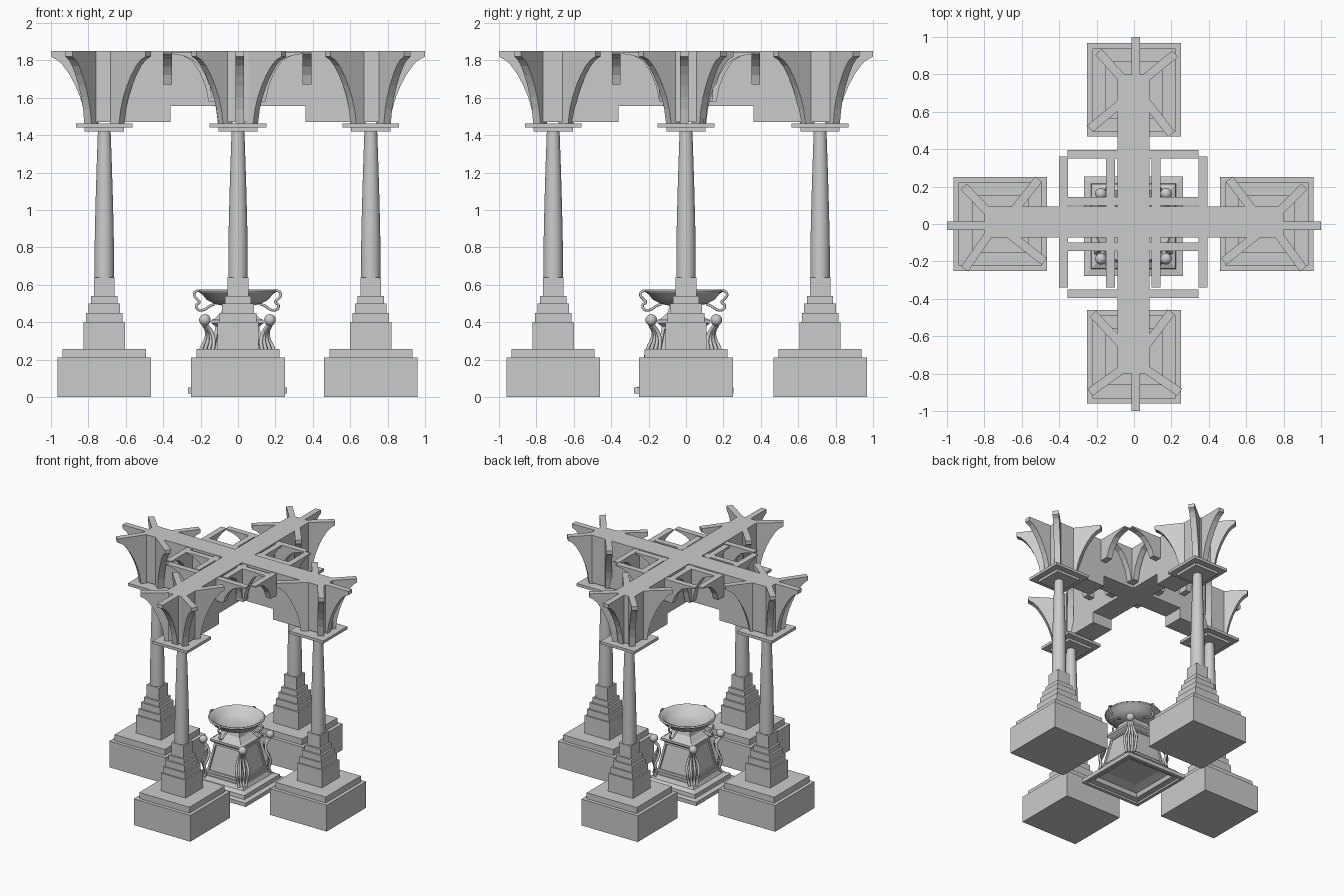
import bpy, bmesh, math
from mathutils import Vector

if "Cube" in bpy.data.objects:
    bpy.data.objects.remove(bpy.data.objects["Cube"])


def finish(name, bm, smooth=False):
    bmesh.ops.recalc_face_normals(bm, faces=bm.faces)
    me = bpy.data.meshes.new(name)
    bm.to_mesh(me)
    bm.free()
    ob = bpy.data.objects.new(name, me)
    bpy.context.collection.objects.link(ob)
    if smooth:
        bpy.ops.object.select_all(action='DESELECT')
        ob.select_set(True)
        bpy.context.view_layer.objects.active = ob
        bpy.ops.object.shade_smooth_by_angle(angle=math.radians(35))
    return ob


def lathe(name, x, y, rings, n=4, panel=False):
    """Stack of (half width, z) rings; n=4 gives square sections."""
    bm = bmesh.new()
    k = 1 / math.cos(math.pi / n) if n == 4 else 1
    loops = []
    for r, z in rings:
        loops.append([bm.verts.new((x + r * k * math.cos((i + .5) * 2 * math.pi / n),
                                    y + r * k * math.sin((i + .5) * 2 * math.pi / n), z))
                      for i in range(n)])
    sides = []
    for a, b in zip(loops, loops[1:]):
        for i in range(n):
            j = (i + 1) % n
            sides.append(bm.faces.new((a[i], a[j], b[j], b[i])))
    bm.faces.new(loops[0][::-1])
    bm.faces.new(loops[-1])
    if panel:
        bmesh.ops.recalc_face_normals(bm, faces=bm.faces)
        bmesh.ops.inset_individual(bm, faces=sides, thickness=0.022, depth=0)
        bmesh.ops.inset_individual(bm, faces=sides, thickness=0.004, depth=-0.01)
    return finish(name, bm, n > 4)


def plate(name, origin, direction, profile, width):
    """Upright slab: (distance, z) outline along a horizontal direction."""
    d = Vector((direction[0], direction[1], 0)).normalized()
    side = Vector((-d.y, d.x, 0)) * width / 2
    o = Vector((origin[0], origin[1], 0))
    bm = bmesh.new()
    a, b = [[bm.verts.new(o + d * r + Vector((0, 0, z)) + side * s) for r, z in profile]
            for s in (1, -1)]
    bm.faces.new(a)
    bm.faces.new(b[::-1])
    for i in range(len(a)):
        j = (i + 1) % len(a)
        bm.faces.new((a[i], b[i], b[j], a[j]))
    return finish(name, bm)


def tube(name, points, radius):
    cu = bpy.data.curves.new(name, 'CURVE')
    cu.dimensions = '3D'
    cu.bevel_depth = radius
    cu.bevel_resolution = 2
    cu.resolution_u = 5
    cu.use_fill_caps = True
    sp = cu.splines.new('BEZIER')
    sp.bezier_points.add(len(points) - 1)
    for bp, p in zip(sp.bezier_points, points):
        bp.co = p
        bp.handle_left_type = bp.handle_right_type = 'AUTO'
    ob = bpy.data.objects.new(name, cu)
    bpy.context.collection.objects.link(ob)
    return ob


def fin(name, inner, tip):
    """Flaring bracket, thin at the tip and curving down to the capital."""
    v = Vector(tip) - Vector(inner)
    L = v.length
    curve = [(1, 1.82), (.84, 1.803), (.68, 1.77), (.52, 1.72), (.38, 1.665),
             (.26, 1.605), (.17, 1.54), (.11, 1.462)]
    plate(name, inner, v, [(-.04, 1.85), (L, 1.85)] + [(f * L, z) for f, z in curve]
          + [(-.04, 1.462)], .046)


# Columns: pedestal, shaft, capital and flaring brackets
columns = {
    'left': ((-.715, 0), [(-.51, .24), (-.48, -.2), (-.905, -.24), (-.91, .2)], (-1, -.01)),
    'right': ((.71, 0), [(.51, .24), (.48, -.2), (.905, -.24), (.91, .2)], (1, -.01)),
    'front': ((0, -.71), [(-.22, -.48), (.2, -.47), (-.235, -.9), (.245, -.9)], (.01, -1)),
    'back': ((0, .717), [(-.19, .92), (.22, .91), (-.235, .51), (.2, .48)], (.01, 1)),
}
pedestal = [(.25, 0), (.25, .21), (.222, .21), (.222, .258), (.11, .258), (.11, .40),
            (.098, .40), (.098, .45), (.085, .45), (.085, .5), (.07, .5), (.07, .54),
            (.055, .54), (.055, .64)]
shaft = [(.052, .63), (.052, .8), (.049, .95), (.045, 1.1), (.04, 1.26), (.034, 1.43)]
capital = [(.105, 1.42), (.105, 1.44), (.152, 1.44), (.152, 1.462)]
for side, ((cx, cy), tips, outer) in columns.items():
    lathe(side + '_pedestal', cx, cy, pedestal)
    lathe(side + '_shaft', cx, cy, shaft, 32)
    lathe(side + '_capital', cx, cy, capital)
    for i, (tx, ty) in enumerate(tips):
        inner = (cx + math.copysign(.075, tx - cx), cy + math.copysign(.075, ty - cy))
        fin(f'{side}_bracket_{i + 1}', inner, (tx, ty))
    ox, oy = outer
    fin(side + '_outer_bracket', (ox * .79 if abs(ox) == 1 else ox,
                                  oy * .79 if abs(oy) == 1 else oy), outer)

# Crossed roof beams, stepped on the underside
beam = [(-.8, 1.85), (.8, 1.85), (.8, 1.47), (.36, 1.47), (.36, 1.555),
        (-.36, 1.555), (-.36, 1.47), (-.8, 1.47)]
plate('beam_x', (0, .01), (1, 0), beam, .165)
plate('beam_y', (-.002, 0), (0, 1), beam, .172)


# Curved lattice ribs crossing the beams
def rib_profile(foot):
    h = 1.82 - foot
    half = [(.35, 1.845), (.35, 1.835), (.29, 1.825), (.24, 1.82 - h * .1),
            (.2, 1.82 - h * .35), (.17, 1.82 - h * .65), (.152, foot)]
    return half + [(-r, z) for r, z in half[::-1]]


for label, offset, foot in (('outer', .373, 1.67), ('inner', .122, 1.58)):
    for s in (-1, 1):
        plate(label + '_rib_y', (s * offset - .004, .01), (0, 1), rib_profile(foot), .047)
        plate(label + '_rib_x', (-.005, s * offset), (1, 0), rib_profile(foot), .047)

# Burner: hollow-bottomed plinth, panelled body, collar and neck
BX, BY = -.003, -.012
lathe('burner_plinth', BX, BY,
      [(.13, .09), (.19, .07), (.2, .04), (.24, .035), (.24, .02), (.265, .02), (.265, .05),
       (.228, .055), (.225, .085), (.19, .10), (.175, .13), (.165, .13), (.165, .15)])
lathe('burner_body', BX, BY, [(.157, .15), (.117, .38)], panel=True)
lathe('burner_collar', BX, BY,
      [(.115, .375), (.14, .395), (.14, .412), (.12, .42), (.085, .455), (.075, .495)])

# Bowl with rolled rim
lathe('burner_bowl', BX, BY,
      [(.06, .485), (.12, .497), (.165, .52), (.19, .55), (.205, .56), (.208, .568),
       (.2, .575), (.185, .57), (.165, .545), (.12, .515), (.06, .505), (.01, .503)], 40)

# Four scroll handles on the bowl
scroll = [(.185, .562), (.215, .568), (.232, .548), (.215, .522), (.203, .508),
          (.22, .49), (.21, .468), (.18, .466), (.15, .485), (.12, .498)]
for i in range(4):
    c, s = math.cos(i * math.pi / 2), math.sin(i * math.pi / 2)
    tube(f'scroll_handle_{i + 1}', [(BX + r * c, BY + r * s, z) for r, z in scroll], .007)

# Corner ornaments: ball on a fan of curling strands
for sx in (-1, 1):
    for sy in (-1, 1):
        bm = bmesh.new()
        bmesh.ops.create_uvsphere(bm, u_segments=16, v_segments=10, radius=.031)
        bmesh.ops.translate(bm, vec=(BX + sx * .174, BY + sy * .174, .412), verts=bm.verts)
        finish('corner_ball', bm, True)
        for t in (-.03, -.01, .01, .03):
            path = [(.172, .385, .25), (.152, .35, .4), (.148, .31, .7), (.158, .27, 1),
                    (.172, .22, 1), (.165, .16, .8), (.172, .12, .6)]
            tube('corner_strand', [(BX + sx * (r + t * f), BY + sy * (r - t * f), z)
                                   for r, z, f in path], .01)
